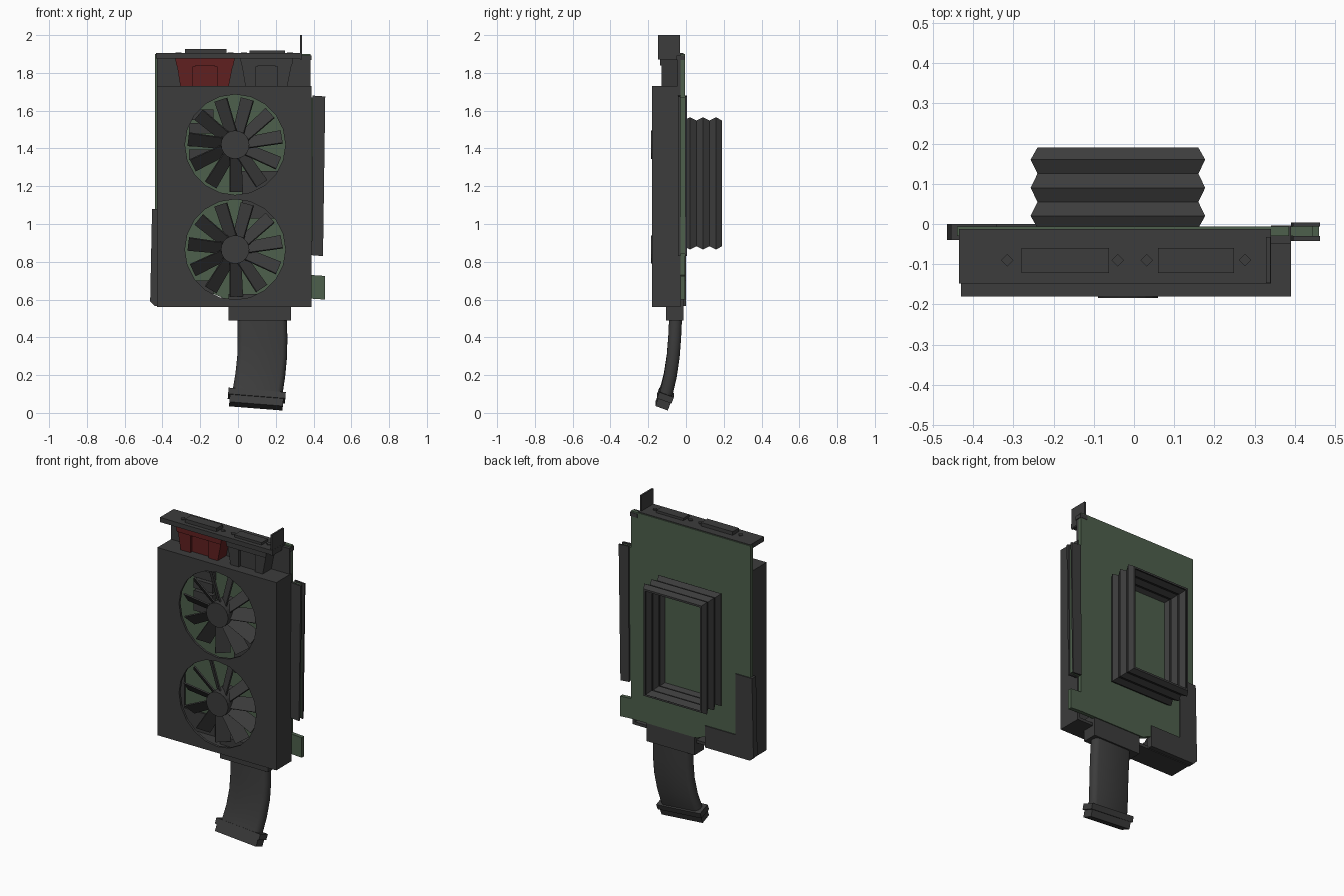
import bpy, bmesh, math
from mathutils import Vector, Matrix

if "Cube" in bpy.data.objects:
    bpy.data.objects.remove(bpy.data.objects["Cube"])


def material(name, rgb):
    m = bpy.data.materials.new(name)
    m.diffuse_color = (*rgb, 1)
    m.use_nodes = True
    m.node_tree.nodes["Principled BSDF"].inputs["Base Color"].default_value = m.diffuse_color
    return m


GREY = material("dark grey", (0.045, 0.045, 0.045))
GREEN = material("board green", (0.075, 0.115, 0.072))
RED = material("dark red", (0.115, 0.014, 0.014))


def finish(name, bm, mat):
    bmesh.ops.recalc_face_normals(bm, faces=bm.faces)
    me = bpy.data.meshes.new(name)
    bm.to_mesh(me)
    bm.free()
    me.materials.append(mat)
    ob = bpy.data.objects.new(name, me)
    bpy.context.scene.collection.objects.link(ob)
    return ob


def loft(name, rings, mat, caps=True, closed=False):
    """Skin a list of equal-length rings of points."""
    bm = bmesh.new()
    vs = [[bm.verts.new(p) for p in r] for r in rings]
    n = len(rings[0])
    for k in range(len(vs) if closed else len(vs) - 1):
        a, b = vs[k], vs[(k + 1) % len(vs)]
        for i in range(n):
            j = (i + 1) % n
            bm.faces.new((a[i], a[j], b[j], b[i]))
    if caps and not closed:
        bm.faces.new(vs[0])
        bm.faces.new(vs[-1])
    return finish(name, bm, mat)


def plate(name, pts, y0, y1, mat):
    """Outline in x and z, extruded along y."""
    return loft(name, [[(x, y, z) for x, z in pts] for y in (y0, y1)], mat)


def box(name, x0, x1, y0, y1, z0, z1, mat):
    return plate(name, [(x0, z0), (x1, z0), (x1, z1), (x0, z1)], y0, y1, mat)


def disc(name, cx, cz, r, y0, y1, n, mat):
    return plate(name, [(cx + r * math.cos(2 * math.pi * i / n),
                         cz + r * math.sin(2 * math.pi * i / n)) for i in range(n)], y0, y1, mat)


def cut(ob, cutter):
    mod = ob.modifiers.new("cut", 'BOOLEAN')
    mod.operation = 'DIFFERENCE'
    mod.solver = 'EXACT'
    mod.object = cutter
    cutter.hide_render = True
    cutter.hide_viewport = True
    cutter.display_type = 'WIRE'


# Shroud: hollow box open at the back, with two round fan openings
FANS = ((-0.015, 1.42), (-0.015, 0.865))
shroud = box("shroud", -0.43, 0.39, -0.18, -0.03, 0.56, 1.73, GREY)
cut(shroud, box("shroud_hollow_cutter", -0.412, 0.372, -0.165, 0.05, 0.578, 1.712, GREY))
for i, (cx, cz) in enumerate(FANS):
    cut(shroud, disc("fan_hole_cutter_%d" % i, cx, cz, 0.266, -0.3, -0.1, 20, GREY))

# Fans: hub and eleven pitched rectangular blades
for i, (cx, cz) in enumerate(FANS):
    disc("fan_hub_%d" % i, cx, cz, 0.075, -0.184, -0.06, 20, GREY)
    bm = bmesh.new()
    for k in range(11):
        a = math.radians(75) + k * math.tau / 11
        rad = Vector((math.cos(a), 0, math.sin(a)))
        tan = Vector((-math.sin(a), 0, math.cos(a)))
        across = (tan + Vector((0, 0.85, 0))).normalized()
        thick = rad.cross(across).normalized() * 0.004
        mid = Vector((cx, -0.135, cz))
        geo = bmesh.ops.create_cube(bm, size=1)["verts"]
        for v in geo:
            c = v.co.copy()
            r = 0.06 if c.x < 0 else 0.25
            w = 0.075 if c.x < 0 else 0.088
            v.co = mid + rad * r + across * (c.y * w) + thick * (2 * c.z)
    finish("fan_blades_%d" % i, bm, GREY)

# Circuit board with edge connector and latch tab
plate("circuit_board", [(-0.44, 1.9), (0.385, 1.9), (0.385, 1.67), (0.445, 1.67), (0.445, 0.84),
                        (0.385, 0.84), (0.385, 0.73), (0.46, 0.725), (0.46, 0.6), (0.385, 0.605),
                        (-0.07, 0.605), (-0.13, 0.63), (-0.13, 0.7), (-0.44, 0.7)],
      -0.03, -0.006, GREEN)
# Dark corner piece wrapping the lower left of the board
plate("corner_guard", [(-0.455, 1.08), (-0.34, 1.08), (-0.34, 0.7), (-0.13, 0.7), (-0.13, 0.565),
                       (-0.44, 0.565), (-0.465, 0.59)], -0.04, 0.0, GREY)
# Slot covers on both sides of the edge connector
SLOT = [(0.395, 1.68), (0.462, 1.675), (0.45, 0.83), (0.39, 0.835)]
plate("slot_cover_front", SLOT, -0.042, -0.03, GREY)
plate("slot_cover_back", SLOT, -0.006, 0.004, GREY)

# Components on the board behind the fans
box("board_chip", 0.02, 0.21, -0.07, -0.03, 1.03, 1.28, GREY)
for k in range(4):
    box("board_coil_%d" % k, -0.26, -0.13, -0.065, -0.03, 1.34 + k * 0.07, 1.395 + k * 0.07, GREY)

# Bellows: folded rectangular wall
def fold_ring(y, inset):
    x0, x1, z0, z1 = -0.257 + inset, 0.177 - inset, 0.865 + inset, 1.565 - inset
    return [(x0, y, z0), (x1, y, z0), (x1, y, z1), (x0, y, z1)]


folds = [(-0.01, 0.017), (0.02, 0.0), (0.055, 0.017), (0.09, 0.0),
         (0.125, 0.017), (0.16, 0.0), (0.19, 0.017)]
loft("bellows", [fold_ring(y, s) for y, s in folds] +
     [fold_ring(y, s + 0.012) for y, s in reversed(folds)], GREY, closed=True)

# Bracket with flange, upright tab, raised port plates and screws
box("bracket", -0.435, 0.34, -0.148, -0.012, 1.875, 1.904, GREY)
box("bracket_end", 0.34, 0.39, -0.05, -0.004, 1.868, 1.892, GREY)
box("bracket_flange", -0.43, 0.385, -0.045, -0.03, 1.7, 1.88, GREY)
box("bracket_tab", 0.328, 0.339, -0.147, -0.032, 1.87, 2.0, GREY)
box("port_plate_left", -0.28, -0.062, -0.122, -0.06, 1.9, 1.926, GREY)
box("port_plate_right", 0.06, 0.248, -0.122, -0.06, 1.9, 1.919, GREY)
for k, x in enumerate((-0.315, -0.04, 0.032, 0.276)):
    s = box("bracket_screw_%d" % k, -0.011, 0.011, -0.011, 0.011, 1.9, 1.909, GREY)
    s.matrix_world = Matrix.Translation((x, -0.09, 0)) @ Matrix.Rotation(math.pi / 4, 4, 'Z')

# Port bodies: flared sockets with a rim and two front ribs
for name, x0, x1, mat in (("red_port", -0.332, -0.018, RED), ("grey_port", 0.012, 0.292, GREY)):
    plate(name + "_rim", [(x0, 1.875), (x1, 1.875), (x1 - 0.006, 1.84), (x0 + 0.006, 1.84)],
          -0.137, -0.045, mat)
    plate(name + "_body", [(x0 + 0.008, 1.845), (x1 - 0.008, 1.845), (x1 - 0.035, 1.71),
                           (x0 + 0.03, 1.71)], -0.112, -0.045, mat)
    w = x1 - x0
    plate(name + "_rib_left", [(x0 + 0.008, 1.845), (x0 + 0.34 * w, 1.845), (x0 + 0.34 * w, 1.835),
                               (x0 + 0.3 * w, 1.835), (x0 + 0.3 * w, 1.71), (x0 + 0.03, 1.71)],
          -0.13, -0.11, mat)
    plate(name + "_rib_right", [(x1 - 0.008, 1.845), (x1 - 0.34 * w, 1.845), (x1 - 0.34 * w, 1.835),
                                (x1 - 0.3 * w, 1.835), (x1 - 0.3 * w, 1.71), (x1 - 0.035, 1.71)],
          -0.13, -0.11, mat)

# Power socket and curved flat cable
box("power_socket", -0.05, 0.28, -0.105, -0.012, 0.49, 0.63, GREY)
rings = []
for x, y, z, tilt in ((0.127, -0.055, 0.51, 0), (0.13, -0.06, 0.4, 6), (0.128, -0.068, 0.3, 8),
                      (0.118, -0.083, 0.2, 12), (0.107, -0.1, 0.13, 17), (0.098, -0.117, 0.08, 20)):
    # rounded rectangle section, tipped to follow the path
    ring = []
    for k in range(16):
        a = math.tau * (k + 0.5) / 16
        cx = 0.1 if math.cos(a) > 0 else -0.1
        lx, ly = cx + 0.032 * math.cos(a), 0.035 * math.sin(a)
        t = math.radians(tilt)
        ring.append((x + lx, y + ly * math.cos(t), z - ly * math.sin(t) - lx * 0.3 * math.sin(t)))
    rings.append(ring)
cable = loft("cable", rings, GREY)

# Plug at the cable end
pose = (Matrix.Translation((0.098, -0.115, 0.075)) @ Matrix.Rotation(math.radians(4.5), 4, 'Y')
        @ Matrix.Rotation(math.radians(-20), 4, 'X'))
for ob in (box("plug_collar", -0.152, 0.152, -0.041, 0.041, 0.0, 0.035, GREY),
           box("plug_end", -0.142, 0.142, -0.035, 0.035, -0.042, 0.005, GREY)):
    ob.matrix_world = pose

bpy.ops.object.select_all(action='DESELECT')
cable.select_set(True)
bpy.context.view_layer.objects.active = cable
bpy.ops.object.shade_smooth_by_angle(angle=math.radians(40))
